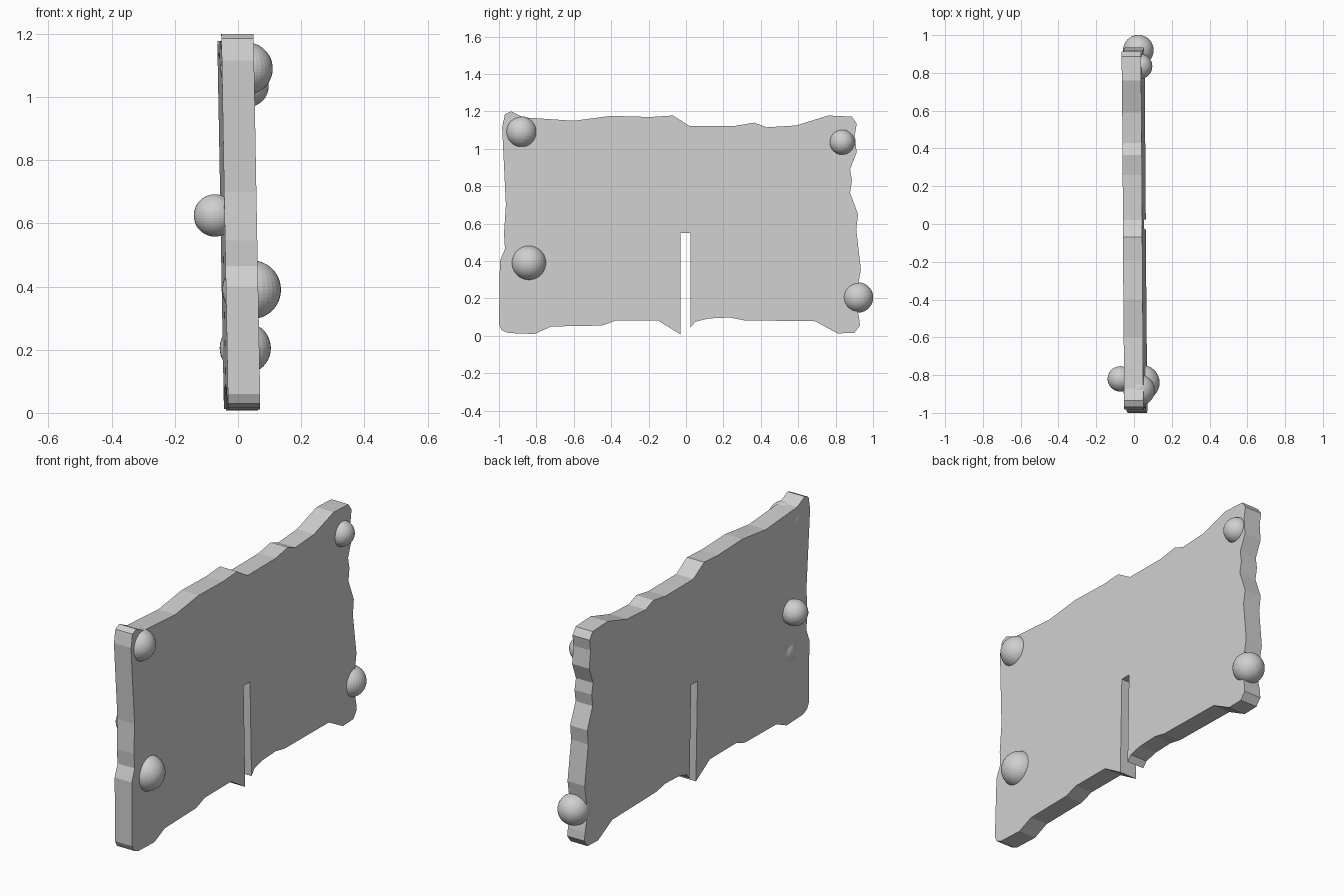
import bpy
import bmesh

if "Cube" in bpy.data.objects:
    bpy.data.objects.remove(bpy.data.objects["Cube"])

grey = bpy.data.materials.new("plain grey")
grey.diffuse_color = (0.63, 0.63, 0.63, 1)
grey.use_nodes = True
grey.node_tree.nodes["Principled BSDF"].inputs["Base Color"].default_value = grey.diffuse_color


def add_object(name, bm):
    bmesh.ops.recalc_face_normals(bm, faces=bm.faces[:])
    mesh = bpy.data.meshes.new(name)
    bm.to_mesh(mesh)
    bm.free()
    mesh.materials.append(grey)
    obj = bpy.data.objects.new(name, mesh)
    bpy.context.collection.objects.link(obj)
    return obj


# Ragged outline of the panel as (y, z), with the slot cut from below
bottom_left = [(-1, .06), (-.985, .03), (-.95, .015), (-.81, .01), (-.72, .05),
               (-.45, .055), (-.375, .082), (-.15, .082), (-.03, .008)]
slot = [(-.03, .55), (.025, .55), (.025, .045)]
bottom_right = [(.05, .075), (.12, .093), (.235, .098), (.31, .083),
                (.69, .078), (.81, .013), (.9, .016), (.93, .055)]
back_edge = [(.925, .1), (.905, .19), (.935, .355), (.91, .57), (.92, .65),
             (.877, .765), (.887, .83), (.877, .89), (.912, .98), (.903, 1.075),
             (.913, 1.135), (.887, 1.172)]
top_edge = [(.76, 1.178), (.59, 1.125), (.43, 1.115), (.365, 1.14), (.26, 1.122),
            (.02, 1.122), (-.07, 1.178), (-.19, 1.17), (-.4, 1.176),
            (-.6, 1.15), (-.87, 1.168), (-.935, 1.2), (-.968, 1.185)]
front_edge = [(-.983, 1.115), (-.963, .7), (-.973, .545), (-.968, .465), (-.995, .4)]
outline = bottom_left + slot + bottom_right + back_edge + top_edge + front_edge


def lean(y, z):
    """Mid-plane of the slightly tilted panel."""
    return 0.013 - 0.018 * z - 0.007 * y


# Panel: two faces joined by a rim
bm = bmesh.new()
sides = [[bm.verts.new((lean(y, z) + dx, y, z)) for y, z in outline]
         for dx in (-0.051, 0.051)]
for ring in sides:
    bm.faces.new(ring)
left, right = sides
for i in range(len(outline)):
    j = (i + 1) % len(outline)
    bm.faces.new((left[i], left[j], right[j], right[i]))
add_object("slotted_panel", bm)

# Balls set into the panel near its corners
balls = {
    "ball_front_top": ((.027, -.88, 1.09), .083),
    "ball_front_low": ((.043, -.84, .39), .093),
    "ball_back_top": ((.03, .835, 1.035), .067),
    "ball_back_low": ((.023, .92, .205), .081),
    "ball_left_side": ((-.073, -.82, .625), .067),
}
for name, (centre, radius) in balls.items():
    bm = bmesh.new()
    bmesh.ops.create_uvsphere(bm, u_segments=32, v_segments=24, radius=radius)
    add_object(name, bm).location = centre
